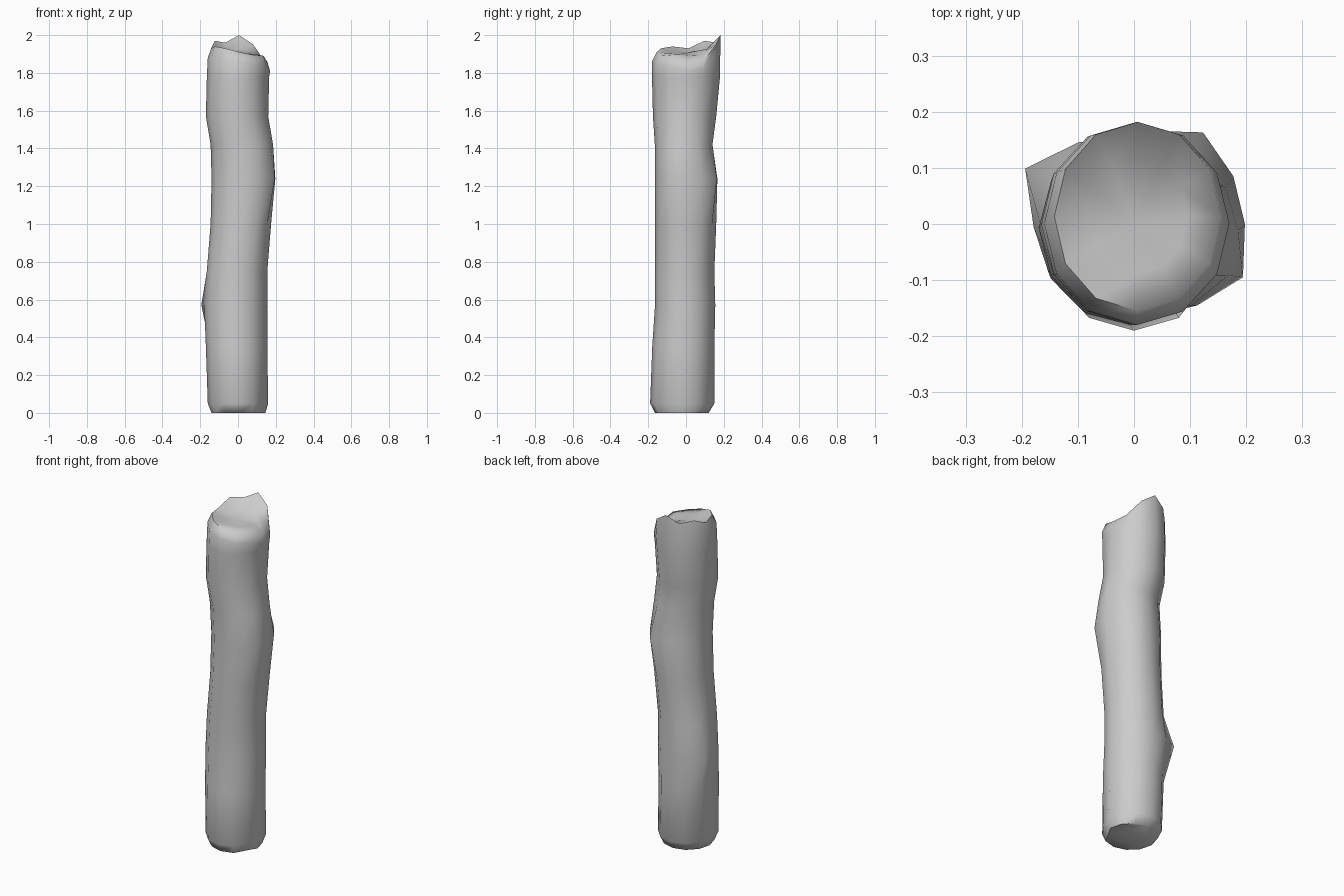
import bpy
import bmesh
from math import cos, sin, radians, exp

# Remove the default object
default = bpy.data.objects.get("Cube")
if default:
    bpy.data.objects.remove(default, do_unlink=True)

SIDES = 12

# Trunk outline: height, left and right edge in x, front and back edge in y
OUTLINE = [
    (0.00, -.14, .145, -.165, .12),
    (0.05, -.16, .16, -.19, .15),
    (0.35, -.17, .155, -.18, .15),
    (0.57, -.175, .155, -.165, .155),
    (0.75, -.165, .155, -.165, .15),
    (1.00, -.145, .175, -.165, .16),
    (1.24, -.14, .195, -.165, .165),
    (1.42, -.145, .185, -.165, .14),
    (1.57, -.17, .16, -.175, .16),
    (1.78, -.165, .165, -.18, .18),
]

# Broken rim: height at each side, counter-clockwise from +x
RIM = [1.86, 1.87, 1.95, 2.0, 1.96, 1.97, 1.93, 1.94, 1.93, 1.91, 1.895, 1.89]

# Knots and dents: angle, height, angular spread, height spread, depth
KNOTS = [
    (145, 0.57, 22, 0.10, 0.05),
    (330, 1.24, 20, 0.15, 0.025),
    (55, 1.24, 20, 0.12, 0.025),
    (285, 0.45, 12, 0.12, -0.012),
    (330, 0.00, 12, 0.08, -0.02),
]


def knot_offset(angle, z):
    """Sum of the bumps that reach one point of the bark."""
    total = 0
    for centre, height, spread, rise, depth in KNOTS:
        turn = (angle - centre + 180) % 360 - 180
        total += depth * exp(-(turn / spread) ** 2 - ((z - height) / rise) ** 2)
    return total


def ring_point(layer, side, z, scale=1.0):
    """Point on the trunk section at the given side."""
    _, left, right, front, back = layer
    angle = side * 360 / SIDES
    c, s = cos(radians(angle)), sin(radians(angle))
    bump = knot_offset(angle, z)
    rx, ry = (right - left) / 2, (back - front) / 2
    x = (left + right) / 2 + c * (rx * scale + bump)
    y = (front + back) / 2 + s * (ry * scale + bump)
    return x, y, z


def bridge(bm, lower, upper):
    for i in range(SIDES):
        j = (i + 1) % SIDES
        bm.faces.new((lower[i], lower[j], upper[j], upper[i]))


bm = bmesh.new()
sides = range(SIDES)

# Bark
rings = [[bm.verts.new(ring_point(layer, i, layer[0])) for i in sides]
         for layer in OUTLINE]

# Splintered end: shoulder, rim and sunken core
top = (0, -.16, .17, -.18, .182)
rim = (0, -.142, .155, -.155, .182)
rings.append([bm.verts.new(ring_point(top, i, RIM[i] - 0.05)) for i in sides])
rings.append([bm.verts.new(ring_point(rim, i, RIM[i])) for i in sides])
rings.append([bm.verts.new(ring_point(rim, i, 1.905 + (RIM[i] - 1.91) * 0.25, 0.6))
              for i in sides])

for lower, upper in zip(rings, rings[1:]):
    bridge(bm, lower, upper)
core = bm.verts.new((0, 0, 1.905))
for i in sides:
    bm.faces.new((rings[-1][i], rings[-1][(i + 1) % SIDES], core))

# Sawn base
bm.faces.new(rings[0][::-1])
bmesh.ops.recalc_face_normals(bm, faces=bm.faces)

mesh = bpy.data.meshes.new("log")
bm.to_mesh(mesh)
bm.free()
log = bpy.data.objects.new("log", mesh)
bpy.context.collection.objects.link(log)

# Plain grey
grey = bpy.data.materials.new("plain_grey")
grey.use_nodes = True
colour = (0.6, 0.6, 0.6, 1)
grey.diffuse_color = colour
grey.node_tree.nodes["Principled BSDF"].inputs["Base Color"].default_value = colour
mesh.materials.append(grey)

# Smooth bark
bpy.ops.object.select_all(action="DESELECT")
log.select_set(True)
bpy.context.view_layer.objects.active = log
bpy.ops.object.shade_smooth_by_angle(angle=radians(65))
